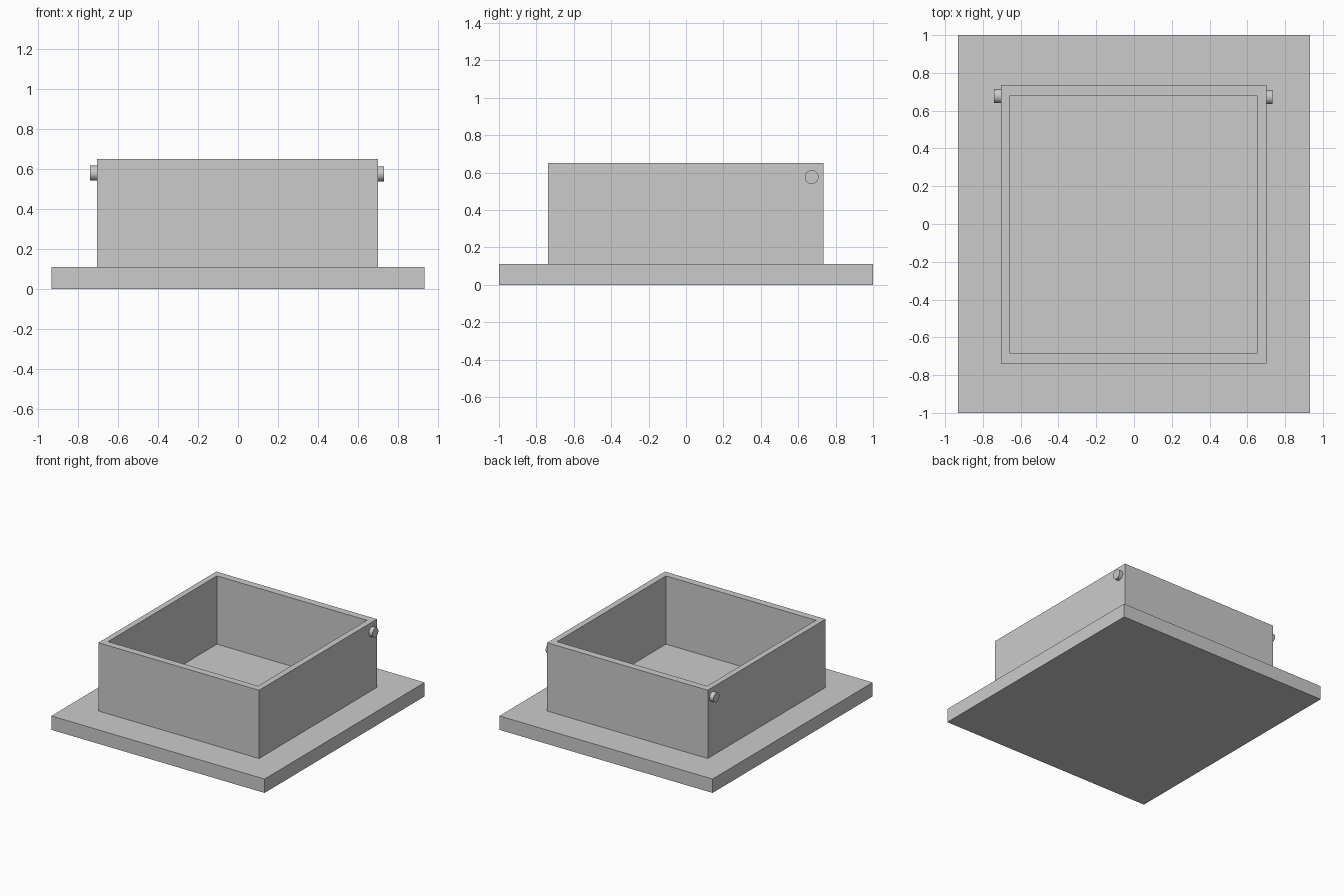
import bpy
import bmesh
from math import pi

if "Cube" in bpy.data.objects:
    bpy.data.objects.remove(bpy.data.objects["Cube"], do_unlink=True)

grey = bpy.data.materials.new("plain grey")
grey.use_nodes = True
grey.diffuse_color = (0.6, 0.6, 0.6, 1)
grey.node_tree.nodes["Principled BSDF"].inputs["Base Color"].default_value = (0.6, 0.6, 0.6, 1)


def finish(bm, name):
    """Turn a bmesh into a coloured object."""
    bmesh.ops.recalc_face_normals(bm, faces=bm.faces)
    mesh = bpy.data.meshes.new(name)
    bm.to_mesh(mesh)
    bm.free()
    mesh.materials.append(grey)
    obj = bpy.data.objects.new(name, mesh)
    bpy.context.collection.objects.link(obj)
    return obj


def ring(bm, x0, x1, y0, y1, z):
    return [bm.verts.new((x, y, z)) for x, y in ((x0, y0), (x1, y0), (x1, y1), (x0, y1))]


def box(bm, x0, x1, y0, y1, z0, z1):
    low, high = ring(bm, x0, x1, y0, y1, z0), ring(bm, x0, x1, y0, y1, z1)
    bm.faces.new(low)
    bm.faces.new(high)
    bridge(bm, low, high)


def bridge(bm, a, b):
    for i in range(4):
        j = (i + 1) % 4
        bm.faces.new((a[i], a[j], b[j], b[i]))


BASE_TOP, RIM = 0.11, 0.65

# Base plate
bm = bmesh.new()
box(bm, -0.933, 0.933, -1, 1, 0, BASE_TOP)
finish(bm, "base_plate")

# Open-topped wall frame, standing on the plate
bm = bmesh.new()
outer = (-0.705, 0.701, -0.738, 0.735)
inner = (-0.659, 0.653, -0.682, 0.678)
loops = [ring(bm, *side, z) for side, z in
         ((outer, BASE_TOP), (outer, RIM), (inner, RIM), (inner, BASE_TOP))]
for i in range(4):
    bridge(bm, loops[i], loops[(i + 1) % 4])
finish(bm, "wall_frame")

# Hinge pegs, sunk slightly into the side walls
for name, x, y, z in (("left_peg", 0.711, 0.672, 0.576), ("right_peg", -0.719, 0.677, 0.58)):
    bpy.ops.mesh.primitive_cylinder_add(vertices=48, radius=0.037, depth=0.042,
                                        location=(x, y, z), rotation=(0, pi / 2, 0))
    peg = bpy.context.object
    peg.name = name
    peg.data.materials.append(grey)
    bpy.ops.object.shade_smooth_by_angle()
